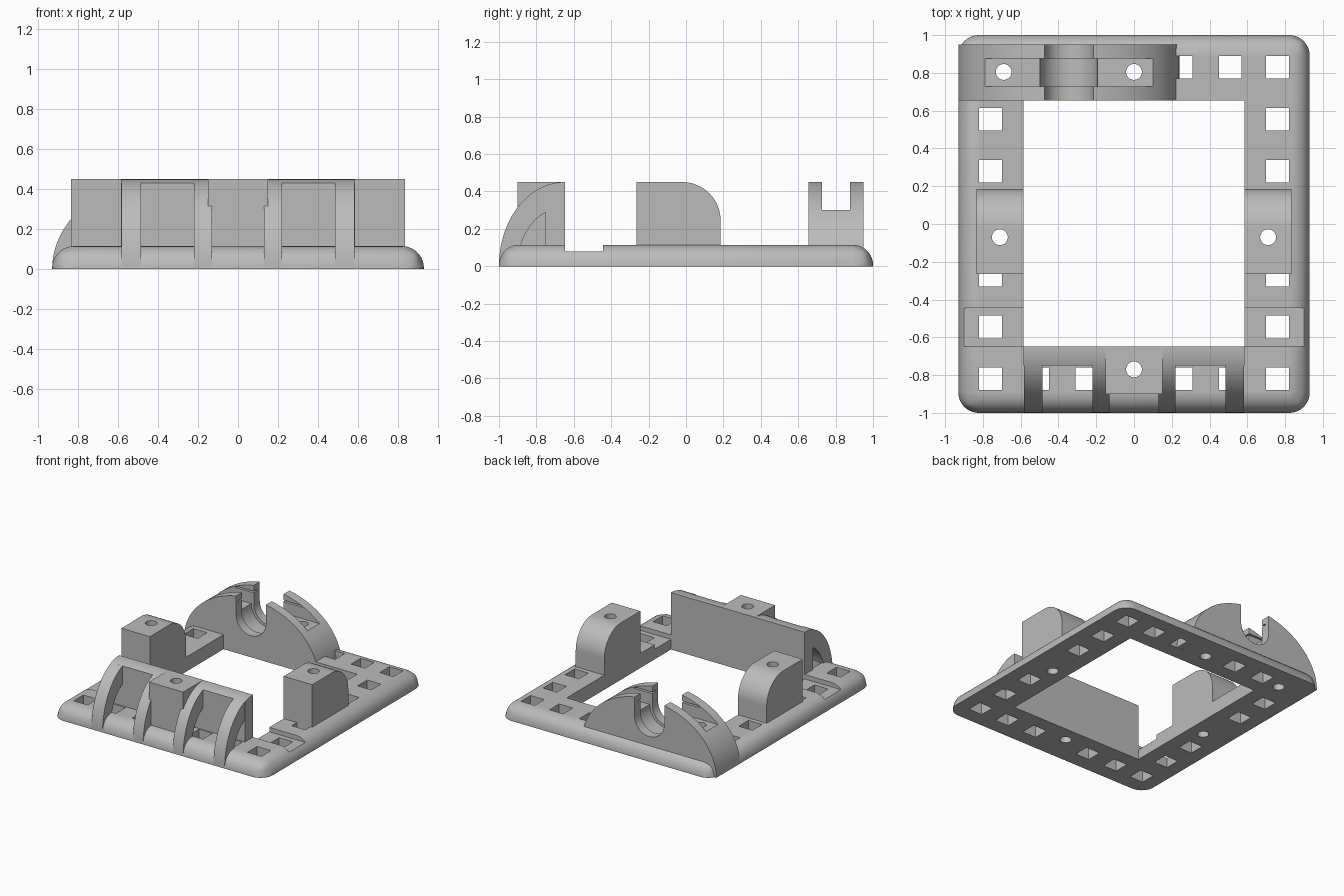
import bpy
import bmesh
from math import sin, cos, pi, radians

if "Cube" in bpy.data.objects:
    bpy.data.objects.remove(bpy.data.objects["Cube"])

grey = bpy.data.materials.new("plain grey")
grey.use_nodes = True
grey.diffuse_color = (0.5, 0.5, 0.5, 1)
grey.node_tree.nodes["Principled BSDF"].inputs["Base Color"].default_value = (0.5, 0.5, 0.5, 1)


def finish(name, bm):
    bmesh.ops.recalc_face_normals(bm, faces=bm.faces)
    mesh = bpy.data.meshes.new(name)
    bm.to_mesh(mesh)
    bm.free()
    mesh.materials.append(grey)
    obj = bpy.data.objects.new(name, mesh)
    bpy.context.collection.objects.link(obj)
    return obj


def add_prism(bm, points, axis, lo, hi):
    """Extrude a 2D outline along an axis."""
    def place(p, t):
        return {"x": (t, p[0], p[1]), "y": (p[0], t, p[1]), "z": (p[0], p[1], t)}[axis]
    face = bm.faces.new([bm.verts.new(place(p, lo)) for p in points])
    ext = bmesh.ops.extrude_face_region(bm, geom=[face])["geom"]
    for v in ext:
        if isinstance(v, bmesh.types.BMVert):
            v.co["xyz".index(axis)] = hi


def prism(name, points, axis, lo, hi):
    bm = bmesh.new()
    add_prism(bm, points, axis, lo, hi)
    return finish(name, bm)


def rect(x0, x1, y0, y1):
    return [(x0, y0), (x1, y0), (x1, y1), (x0, y1)]


def box(name, x0, x1, y0, y1, z0, z1):
    return prism(name, rect(x0, x1, y0, y1), "z", z0, z1)


def arc(cx, cy, rx, ry, a0, a1, n=24):
    angles = [radians(a0 + (a1 - a0) * i / n) for i in range(n + 1)]
    return [(cx + rx * cos(a), cy + ry * sin(a)) for a in angles]


def circle(x, y, r=0.042):
    return arc(x, y, r, r, 0, 360, 28)[:-1]


def cut(obj, *cutters):
    """Subtract each cutter, then discard it."""
    for c in cutters:
        c.hide_render = True
        mod = obj.modifiers.new("cut", "BOOLEAN")
        mod.operation, mod.solver, mod.object = "DIFFERENCE", "EXACT", c
        bpy.context.view_layer.update()
        dg = bpy.context.evaluated_depsgraph_get()
        mesh = bpy.data.meshes.new_from_object(obj.evaluated_get(dg))
        obj.modifiers.clear()
        obj.data = mesh
        bpy.data.objects.remove(c)


def screw(x, y):
    return prism("screw_cutter", circle(x, y), "z", -0.1, 0.6)


TOP = 0.115
parts = []

# Base frame with a rounded upper rim
bm = bmesh.new()
add_prism(bm, rect(-0.93, 0.93, -1, 1), "z", 0, TOP)
rim = [e for e in bm.edges if max(v.co.z for v in e.verts) > 0.1]
bmesh.ops.bevel(bm, geom=rim, offset=0.108, segments=10, profile=0.5, affect="EDGES")
base = finish("base_frame", bm)
parts.append(base)
cut(base, box("opening_cutter", -0.585, 0.585, -0.648, 0.655, -0.1, 0.3))

# Square holes around the frame, round ones under the screws
spots = [(x, y) for x in (-0.51, -0.25, 0.25, 0.51) for y in (-0.82, 0.83)]
spots += [(s * 0.76, y) for s in (-1, 1) for y in (-0.82, -0.545, -0.27, 0.28, 0.555)]
spots.append((0.76, 0.83))
screws = [(0, -0.77), (-0.71, -0.07), (0.71, -0.07), (-0.69, 0.805), (0, 0.805)]
bm = bmesh.new()
for x, y in spots:
    add_prism(bm, rect(x - 0.06, x + 0.06, y - 0.06, y + 0.06), "z", -0.1, 0.3)
for x, y in screws:
    add_prism(bm, circle(x, y), "z", -0.1, 0.3)
cut(base, finish("hole_cutter", bm))

# Shallow cross notches on both side rails
for s in (-1, 1):
    x0, x1 = sorted((s * 0.5, s * 1.0))
    cut(base, box("notch_cutter", x0, x1, -0.648, -0.445, 0.08, 0.3))

# Side blocks with a rounded back
for s, side in ((1, "left"), (-1, "right")):
    outline = [(-0.265, 0.07), (0.185, 0.07)] + arc(-0.02, 0.245, 0.205, 0.205, 0, 90) + [(-0.265, 0.45)]
    x0, x1 = sorted((s * 0.585, s * 0.835))
    block = prism(side + "_block", outline, "x", x0, x1)
    cut(block, screw(s * 0.71, -0.07))
    parts.append(block)

# Front wall, curved along its top
start = 180 - 73.4
wall = [(-0.648, 0.005), (-0.75, 0.005)] + arc(-0.65, 0, 0.35, 0.45, start, 90, 8) + [(-0.648, 0.45)]
parts.append(prism("front_wall", wall, "x", -0.585, 0.585))

# Arched ribs in front of the wall
rib = arc(-0.65, 0.002, 0.35, 0.448, 180, 90, 28) + [(-0.65, 0.35), (-0.75, 0.35)]
rib += arc(-0.65, 0.002, 0.25, 0.313, 114, 180, 16)
for s, side in ((1, "left"), (-1, "right")):
    for name, a, b in (("outer", 0.485, 0.583), ("inner", 0.13, 0.22)):
        x0, x1 = sorted((s * a, s * b))
        parts.append(prism(f"{side}_{name}_rib", rib, "x", x0, x1))

# Front centre block
centre = box("front_centre_block", -0.15, 0.15, -0.9, -0.649, 0.07, 0.451)
parts.append(centre)
cut(centre, screw(0, -0.77))
cut(bpy.data.objects["front_wall"], screw(0, -0.77))

# Domed rear clamp with a stepped U-shaped cradle
CX = -0.345
clamp = prism("rear_clamp", arc(CX, 0.001, 0.585, 0.46, 0, 180, 56), "y", 0.655, 0.95)
parts.append(clamp)


def cradle(r, y0, y1):
    outline = arc(CX, 0.3, r, r, 180, 360, 28) + [(CX + r, 0.6), (CX - r, 0.6)]
    return prism("cradle_cutter", outline, "y", y0, y1)


cut(clamp,
    box("channel_cutter", -1, 0.3, 0.728, 0.876, 0.3, 0.6),
    cradle(0.13, 0.5, 1.1), cradle(0.152, 0.728, 0.876),
    box("slit_cutter", CX - 0.285, CX + 0.285, 0.685, 0.915, 0.39, 0.402),
    screw(-0.69, 0.805), screw(0, 0.805))
for x in (-0.51, -0.25):
    cut(clamp, box("pocket_cutter", x - 0.06, x + 0.06, 0.77, 0.89, -0.1, 0.1))

# Smooth the curves, keep the edges crisp
bpy.ops.object.select_all(action="DESELECT")
for obj in parts:
    obj.select_set(True)
bpy.context.view_layer.objects.active = base
bpy.ops.object.shade_smooth_by_angle(angle=radians(30))
